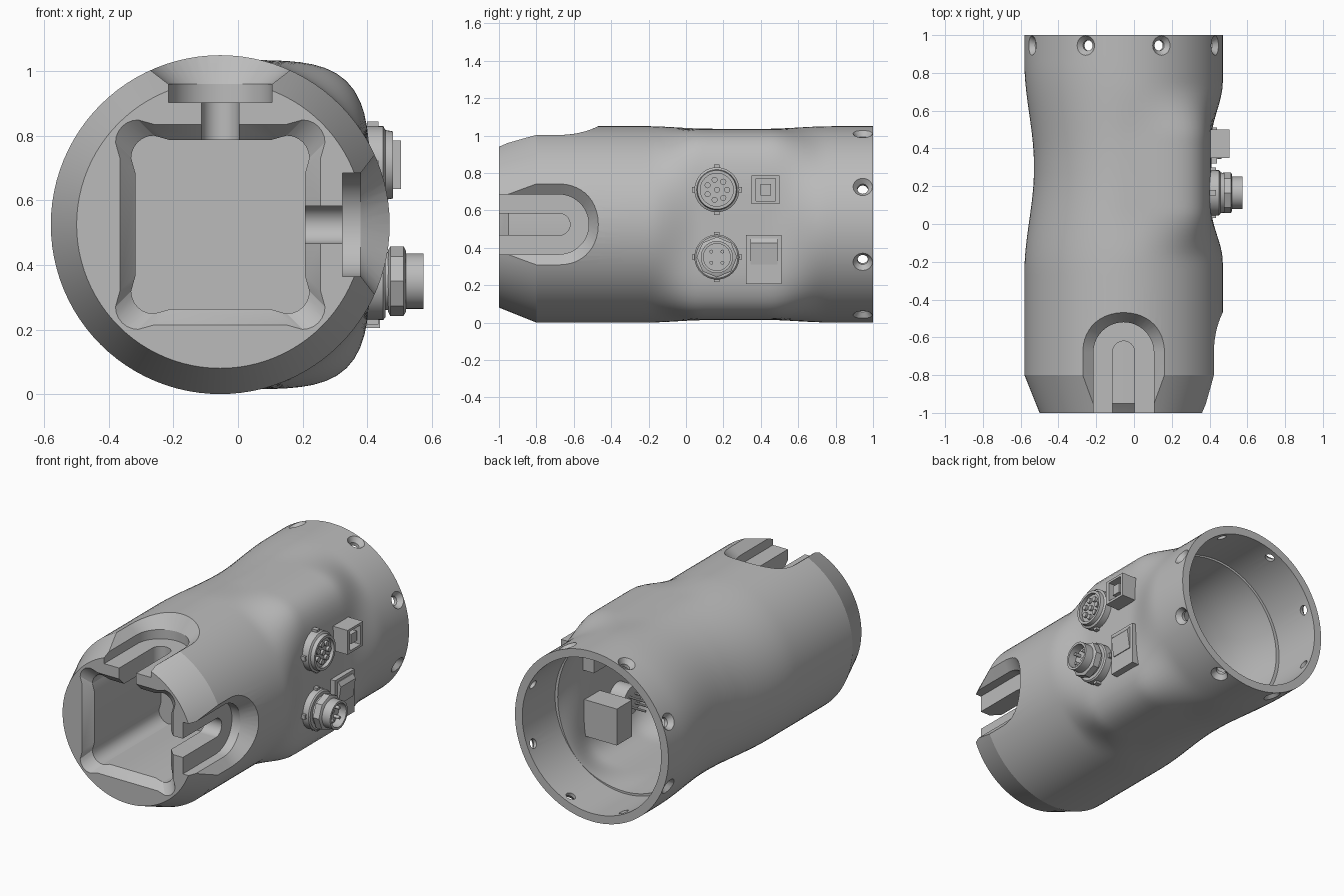
import bpy, bmesh, math
from mathutils import Vector

if "Cube" in bpy.data.objects:
    bpy.data.objects.remove(bpy.data.objects["Cube"], do_unlink=True)

CX, CZ, R = -0.055, 0.525, 0.525      # tube axis and radius
grey = bpy.data.materials.new("plain grey")
grey.use_nodes = True
grey.diffuse_color = (0.5, 0.5, 0.5, 1)
grey.node_tree.nodes["Principled BSDF"].inputs["Base Color"].default_value = (0.5, 0.5, 0.5, 1)


def smooth(a, b, v):
    t = min(1, max(0, (v - a) / (b - a)))
    return t * t * (3 - 2 * t)


def shade(ob, angle=20):
    bpy.ops.object.select_all(action='DESELECT')
    ob.select_set(True)
    bpy.context.view_layer.objects.active = ob
    bpy.ops.object.shade_smooth_by_angle(angle=math.radians(angle))


def loft(name, rings):
    """Skin a closed solid through rings of equal point count."""
    bm = bmesh.new()
    loops = [[bm.verts.new(p) for p in ring] for ring in rings]
    n = len(loops[0])
    for a, b in zip(loops, loops[1:]):
        for i in range(n):
            j = (i + 1) % n
            bm.faces.new((a[i], a[j], b[j], b[i]))
    bm.faces.new(loops[0])
    bm.faces.new(loops[-1])
    bmesh.ops.recalc_face_normals(bm, faces=bm.faces)
    mesh = bpy.data.meshes.new(name)
    bm.to_mesh(mesh)
    bm.free()
    mesh.materials.append(grey)
    ob = bpy.data.objects.new(name, mesh)
    bpy.context.collection.objects.link(ob)
    return ob


def cut(ob, cutter):
    mod = ob.modifiers.new("cut", 'BOOLEAN')
    mod.operation, mod.solver, mod.object = 'DIFFERENCE', 'EXACT', cutter
    bpy.context.view_layer.objects.active = ob
    bpy.ops.object.modifier_apply(modifier=mod.name)
    bpy.data.objects.remove(cutter, do_unlink=True)


def section(y, inset=0.0, n=96):
    """Round tube section that swells into a flat-sided waist on the left."""
    ring = []
    r = R - 0.4 * max(0, -0.8 - y)
    waist = smooth(-0.25, 0.28, y) * (1 - smooth(0.32, 0.85, y))
    panel = smooth(-0.2, 0.08, y) * (1 - smooth(0.45, 0.75, y))
    for i in range(n):
        t = 2 * math.pi * i / n
        c, s = math.cos(t), math.sin(t)
        a, p = (0.465, 4.5) if c > 0 else (0.475, 2)
        box = (abs(c / a) ** p + abs(s / 0.51) ** p) ** (-1 / p)
        k = smooth(-0.3, 0.3, c)
        w = waist * (1 - k) + panel * k
        rho = r + (box - r) * w - inset
        ring.append((CX + rho * c, y, CZ + rho * s))
    return ring


def round_ring(x, r, y, z, n=40):
    return [(x, y + r * math.cos(2 * math.pi * i / n), z + r * math.sin(2 * math.pi * i / n))
            for i in range(n)]


def lathe(name, profile, y, z, n=40):
    ob = loft(name, [round_ring(x, r, y, z, n) for x, r in profile])
    shade(ob, 32)
    return ob


def rect(x, y0, y1, z0, z1):
    return [(x, y0, z0), (x, y1, z0), (x, y1, z1), (x, y0, z1)]


def block(name, x0, x1, *yz):
    return loft(name, [rect(x0, *yz), rect(x1, *yz)])


def lobed_square(y, half):
    """Square outline with rounded relief lobes at its corners."""
    lobe, pts = half + 0.014, []
    q = lobe - 0.07
    quarter = [(half, q - 0.05), (lobe, q)]
    quarter += [(q + 0.07 * math.cos(a), q + 0.07 * math.sin(a))
                for a in [math.pi / 2 * k / 6 for k in range(1, 6)]]
    quarter += [(q, lobe), (q - 0.05, half)]
    for turn in range(4):
        for u, v in quarter:
            for _ in range(turn):
                u, v = -v, u
            pts.append((CX + u, y, CZ + v))
    return pts


def u_ring(h, w, end, centre, side):
    """U outline open to the front, at height h above the axis."""
    uv = [(-w, -1.1)]
    uv += [(-w * math.cos(math.pi * k / 24), centre + (end - centre) * math.sin(math.pi * k / 24))
           for k in range(25)]
    uv.append((w, -1.1))
    return [(CX + h, y, CZ - u) if side else (CX + u, y, CZ + h) for u, y in uv]


# Main housing
stations = [-1, -0.81, -0.8, -0.79] + [-0.3 + 0.03 * i for i in range(41)] + [1]
body = loft("housing", [section(y) for y in stations])

# Rear cavity: straight bore, then a cavity following the outer shape
cavity = [section(-0.2 + 0.03 * i, 0.06) for i in range(31)]
cut(body, loft("cavity_cutter", cavity))
bore = [[(CX + 0.475 * math.cos(math.tau * i / 96), y, CZ + 0.475 * math.sin(math.tau * i / 96))
         for i in range(96)] for y in (0.68, 1.05)]
cut(body, loft("bore_cutter", bore))

# Front square pocket with chamfered mouth
cut(body, loft("pocket_cutter", [lobed_square(y, h) for y, h in
                                 ((-1.02, 0.33), (-0.95, 0.262), (-0.3, 0.262))]))

# Keyway recesses on the top and the left side
for side in (False, True):
    steps = [(0.378, 0.16, -0.52), (0.435, 0.16, -0.52), (0.54, 0.297, -0.46)]
    cut(body, loft("recess_cutter", [u_ring(h, w, e, -0.68, side) for h, w, e in steps]))
    cut(body, loft("slot_cutter", [u_ring(h, 0.058, -0.62, -0.678, side) for h in (0.2, 0.4)]))

# Countersunk screw holes around the rear rim
for k in range(8):
    a = math.radians(22.5 + 45 * k)
    out, tan = Vector((math.cos(a), 0, math.sin(a))), Vector((-math.sin(a), 0, math.cos(a)))
    mid = Vector((CX, 0.945, CZ))
    rings = [[mid + out * d + r * (tan * math.cos(math.tau * i / 24)
                                   + Vector((0, math.sin(math.tau * i / 24), 0)))
              for i in range(24)]
             for d, r in ((0.42, 0.028), (0.495, 0.028), (0.54, 0.064))]
    cut(body, loft("screw_cutter", rings))
shade(body)

# Round connectors: flange, rear barrel, tabs and pins
Y, TOP, LOW = 0.165, 0.71, 0.35
lathe("upper_connector", [(0.25, 0.085), (0.37, 0.085), (0.37, 0.12), (0.45, 0.12), (0.457, 0.108),
                          (0.48, 0.104), (0.48, 0.088), (0.458, 0.088)], Y, TOP)
lathe("lower_connector", [(0.25, 0.085), (0.37, 0.085), (0.37, 0.12), (0.45, 0.12), (0.457, 0.112),
                          (0.457, 0.09), (0.47, 0.09)], Y, LOW)
lathe("lower_nut", [(0.465, 0.095), (0.472, 0.108), (0.513, 0.108), (0.52, 0.095)], Y, LOW, 8)
lathe("lower_barrel", [(0.5, 0.086), (0.575, 0.086), (0.575, 0.072), (0.523, 0.072)], Y, LOW)
for z in (TOP, LOW):
    for dy, dz in ((1, 0), (-1, 0), (0, 1), (0, -1)):
        y, v = Y + 0.12 * dy, z + 0.12 * dz
        block("connector_tab", 0.4, 0.435, y - 0.014, y + 0.014, v - 0.014, v + 0.014)


def pins(label, count, ring, r, x0, x1, z, phase=0.0):
    for k in range(count):
        a = phase + math.tau * k / count
        y, v = Y + ring * math.cos(a), z + ring * math.sin(a)
        lathe(label + "_pin", [(x0, r), (x1, r)], y, v, 12)
        lathe(label + "_rear_pin", [(0.14, 0.007), (0.26, 0.007)], y, v, 8)


pins("upper", 7, 0.055, 0.016, 0.45, 0.474, TOP)
pins("upper_middle", 1, 0, 0.016, 0.45, 0.474, TOP)
pins("lower", 4, 0.042, 0.01, 0.515, 0.56, LOW, math.pi / 4)

# Square data socket with its tongue
outer, inner = (0.35, 0.5, 0.635, 0.785), (0.375, 0.478, 0.65, 0.77)
loft("data_socket", [rect(0.28, *outer), rect(0.505, *outer), rect(0.505, *inner), rect(0.44, *inner)])
block("socket_tongue", 0.43, 0.495, 0.398, 0.455, 0.68, 0.74)

# Rocker switch: bezel, tilted rocker and inner casing
block("switch_bezel", 0.36, 0.44, 0.32, 0.51, 0.205, 0.468)
rocker = [[(0.42, y, 0.31), (0.445, y, 0.31), (0.462, y, 0.425), (0.445, y, 0.45), (0.42, y, 0.45)]
          for y in (0.345, 0.49)]
loft("switch_rocker", rocker)
block("switch_casing", 0.13, 0.38, 0.34, 0.49, 0.225, 0.45)
